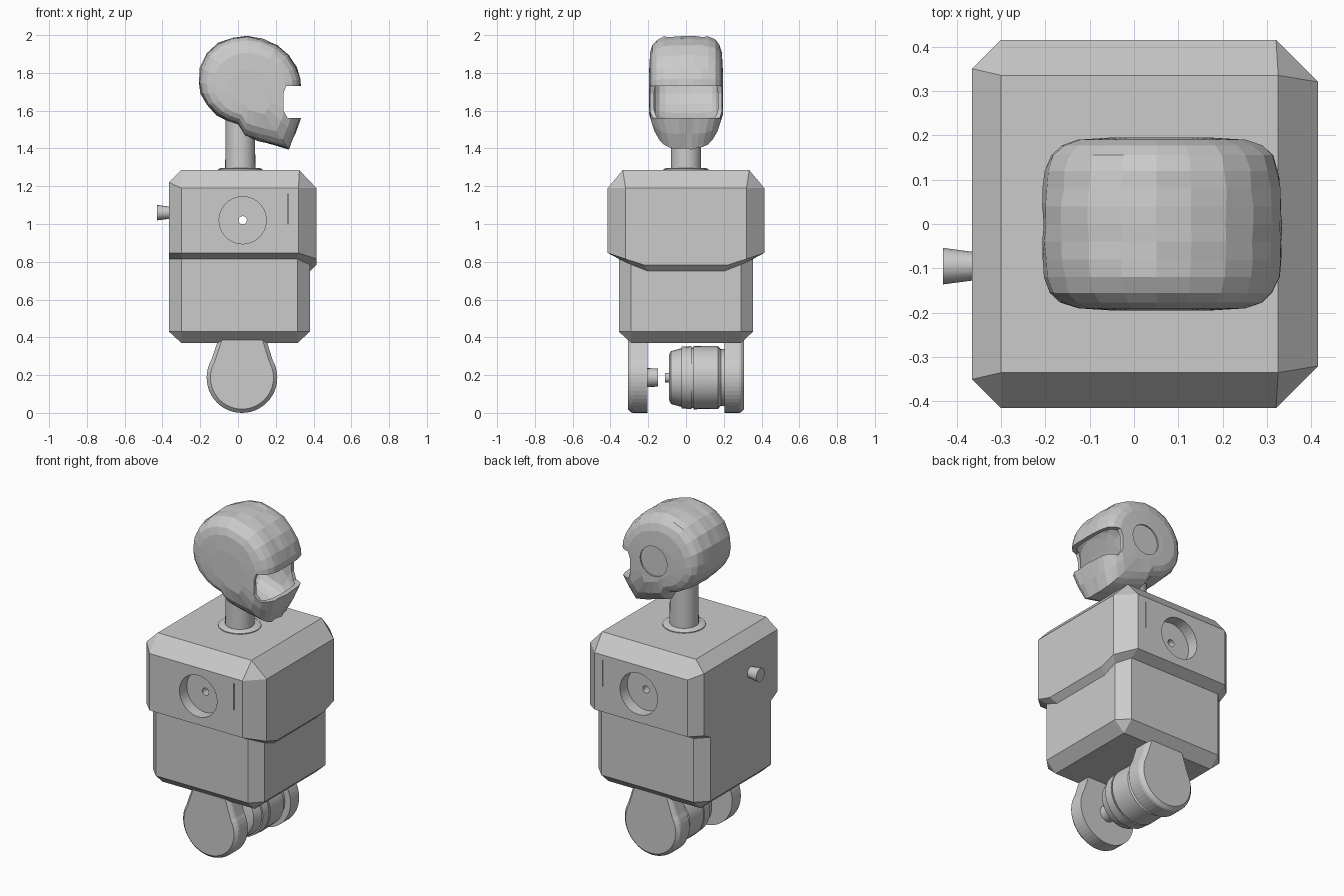
import bpy, bmesh, math, random
from mathutils import Vector

if "Cube" in bpy.data.objects:
    bpy.data.objects.remove(bpy.data.objects["Cube"])

random.seed(4)


def loft(name, rings):
    """Skin a stack of equal-length point loops and cap both ends."""
    bm = bmesh.new()
    vs = [[bm.verts.new(p) for p in r] for r in rings]
    n = len(vs[0])
    for a, b in zip(vs, vs[1:]):
        for i in range(n):
            j = (i + 1) % n
            bm.faces.new((a[i], a[j], b[j], b[i]))
    bm.faces.new(vs[0])
    bm.faces.new(vs[-1])
    bmesh.ops.remove_doubles(bm, verts=bm.verts, dist=0.0005)
    bmesh.ops.recalc_face_normals(bm, faces=bm.faces)
    me = bpy.data.meshes.new(name)
    bm.to_mesh(me)
    bm.free()
    ob = bpy.data.objects.new(name, me)
    bpy.context.collection.objects.link(ob)
    return ob


def lathe(name, origin, axis, profile, n=32, smooth=True):
    """Turned part: profile holds (distance along axis, radius)."""
    o = Vector(origin)
    k = 'XYZ'.index(axis)
    rings = []
    for d, r in profile:
        ring = []
        for i in range(n):
            a = 2 * math.pi * i / n
            p = o.copy()
            p[k] += d
            p[(k + 1) % 3] += r * math.cos(a)
            p[(k + 2) % 3] += r * math.sin(a)
            ring.append(p)
        rings.append(ring)
    ob = loft(name, rings)
    if smooth:
        bpy.ops.object.select_all(action='DESELECT')
        ob.select_set(True)
        bpy.context.view_layer.objects.active = ob
        bpy.ops.object.shade_smooth_by_angle(angle=math.radians(30))
    return ob


def cut(ob, cutter):
    """Subtract cutter, then discard it."""
    cutter.hide_render = True
    m = ob.modifiers.new("cut", 'BOOLEAN')
    m.operation, m.solver, m.object = 'DIFFERENCE', 'EXACT', cutter
    bpy.context.view_layer.objects.active = ob
    bpy.ops.object.modifier_apply(modifier=m.name)
    bpy.data.objects.remove(cutter)


def prism(name, xz, y0, y1):
    return loft(name, [[(x, y, z) for x, z in xz] for y in (y0, y1)])


# Torso: half outlines (back to front), mirrored in y and skinned top to bottom
upper = [(-.365, .35), (-.30, .415), (.32, .415), (.415, .32), (.415, .22)]
lower = [(-.365, .29), (-.30, .355), (.315, .355), (.38, .29), (.38, .20)]
top = [(-.30, .335), (-.30, .335), (.325, .335), (.325, .335), (.325, .22)]
base = [(-.30, .29), (-.30, .29), (.315, .29), (.315, .29), (.315, .20)]
levels = [(top, [1.285] * 5),
          (upper, [1.22, 1.19, 1.19, 1.19, 1.19]),
          (upper, [.847, .847, .847, .815, .783]),
          (lower, [.815, .815, .815, .785, .75]),
          (lower, [.43] * 5),
          (base, [.37] * 5)]
rings = []
for outline, zs in levels:
    half = [(x, y, z) for (x, y), z in zip(outline, zs)]
    rings.append(half + [(x, -y, z) for x, y, z in reversed(half)])
torso = loft("torso", rings)

# Shoulder sockets, through bore and panel slits
for s in (-1, 1):
    cut(torso, lathe("socket_cutter", (.025, s * .415, 1.02), 'Y',
                     [(-.07, .125), (.07, .125)], 40, False))
    cut(torso, prism("slit_cutter", [(.262, 1.0), (.267, 1.0), (.267, 1.16), (.262, 1.16)],
                     s * .395, s * .43))
cut(torso, lathe("bore_cutter", (.025, 0, 1.02), 'Y', [(-.5, .022), (.5, .022)], 12, False))

# Back knob, neck and collar
lathe("back_knob", (-.365, -.095, 1.06), 'X', [(-.065, .041), (.02, .03)], 16)
lathe("neck", (.012, 0, 1.27), 'Z', [(0, .08), (.29, .078)])
lathe("neck_collar", (.012, 0, 1.275), 'Z', [(0, .118), (.015, .118), (.022, .105)])

# Helmet head: side profile repeated across the width with shrinking scale
profile = [(-.21, 1.75), (-.203, 1.83), (-.165, 1.905), (-.105, 1.96), (-.03, 1.99),
           (.05, 2.0), (.13, 1.985), (.21, 1.95), (.27, 1.895), (.312, 1.83),
           (.335, 1.77), (.337, 1.70), (.336, 1.63), (.335, 1.56), (.305, 1.475),
           (.27, 1.393), (.19, 1.415), (.11, 1.437), (.04, 1.46), (.0, 1.525),
           (-.06, 1.545), (-.115, 1.575), (-.17, 1.63), (-.20, 1.69)]
steps = [(.195, .4), (.19, .70), (.177, .84), (.155, .93), (.12, .975), (.08, .99), (.04, 1)]
slices = [(-y, s) for y, s in steps] + [(0, 1)] + [(y, s) for y, s in reversed(steps)]
cx, cz = .06, 1.70


def head_shell(name, k, rough):
    rings = []
    for y, s in slices:
        ring = []
        for px, pz in profile:
            f = s * k * (1 - rough * random.random())
            x, z = cx + (px - cx) * f, cz + (pz - cz) * f
            chin = min(1, max(0, (1.56 - z) / .17))
            ring.append((x, y * k * (1 - .3 * chin), z))
        rings.append(ring)
    return loft(name, rings)


head = head_shell("head", 1, .025)
cut(head, head_shell("head_cavity", .9, 0))
cut(head, prism("visor_cutter", [(.45, 1.73), (.255, 1.73), (.24, 1.69), (.24, 1.60),
                                 (.262, 1.562), (.45, 1.562)], -.3, .3))
cut(head, lathe("ear_cutter", (.08, .2, 1.72), 'Y', [(-.013, .09), (.05, .09)], 24, False))

# Teardrop leg plates with a chamfered outer rim
wx, wz, wr = .021, .187, .187


def teardrop(shrink, y):
    r = wr - shrink
    pts = [(wx + r * math.cos(a), y, wz + r * math.sin(a))
           for a in (math.radians(150 + 240 * i / 32) for i in range(33))]
    return pts + [(.15 - shrink, y, .385), (-.105 + shrink, y, .385)]


for s, side in ((-1, "front"), (1, "back")):
    loft(side + "_leg_plate", [teardrop(.02, s * .307), teardrop(.003, s * .29),
                               teardrop(0, s * .28), teardrop(0, s * .203)])

# Axle stub on one plate, stepped motor drum on the other
lathe("axle_stub", (wx, -.21, wz), 'Y', [(0, .05), (.063, .048)], 20)
lathe("motor_drum", (wx, 0, wz), 'Y',
      [(-.112, .025), (-.09, .025), (-.09, .12), (-.08, .14), (-.025, .155), (-.025, .163),
       (.03, .167), (.03, .16), (.04, .16), (.04, .168), (.17, .166), (.185, .15),
       (.21, .15)], 28)
